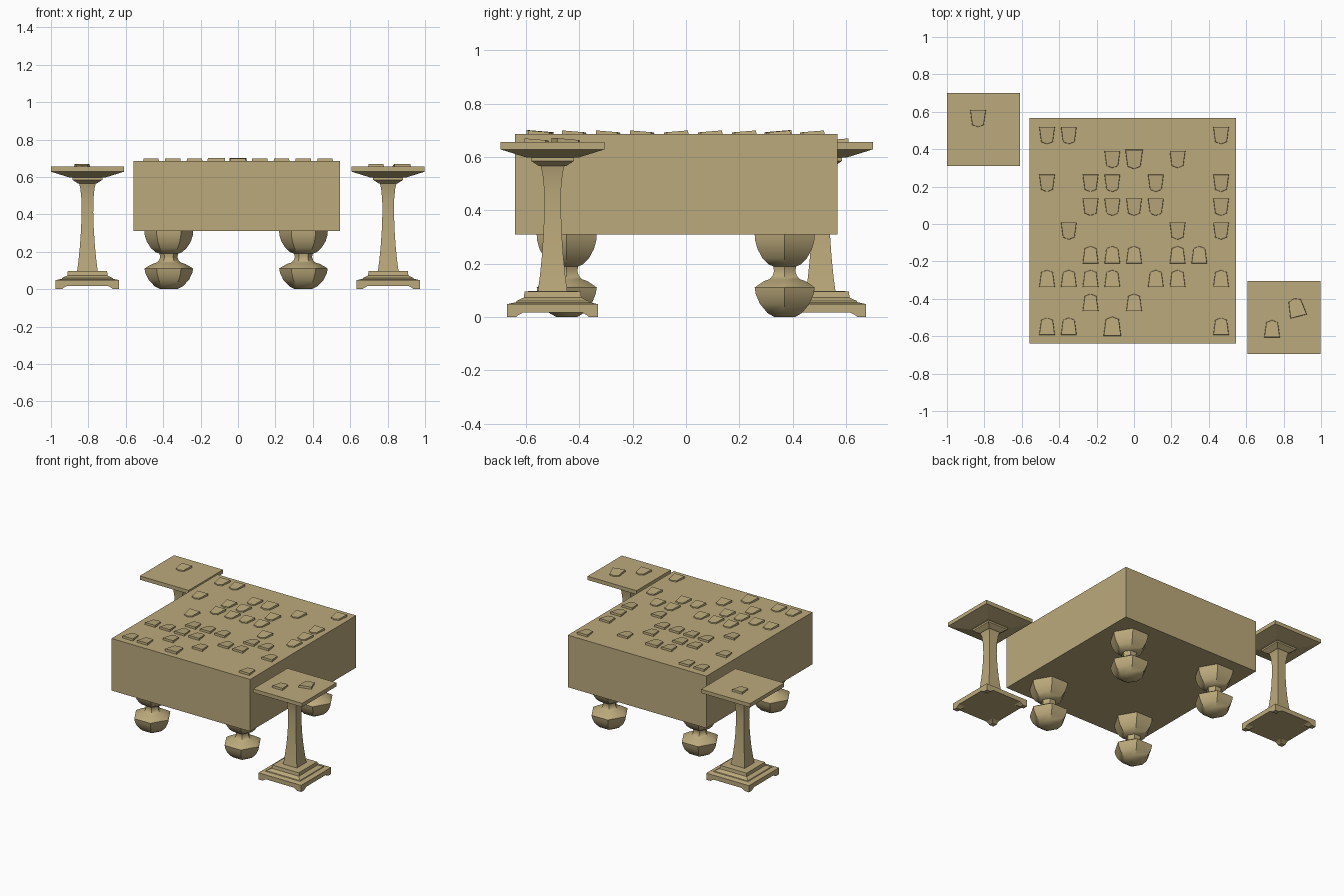
import bpy, bmesh, math
from mathutils import Matrix, Vector

cube = bpy.data.objects.get("Cube")
if cube:
    bpy.data.objects.remove(cube)

WOOD_COLOUR = (0.50, 0.40, 0.20, 1)
wood = bpy.data.materials.new("tan wood")
wood.use_nodes = True
wood.diffuse_color = WOOD_COLOUR
wood.node_tree.nodes["Principled BSDF"].inputs["Base Color"].default_value = WOOD_COLOUR


def loft(name, rings, location=(0, 0, 0), turn=0, scale=1, smooth=False):
    """Join rings of points into one closed solid."""
    bm = bmesh.new()
    loops = [[bm.verts.new(p) for p in ring] for ring in rings]
    n = len(loops[0])
    for low, high in zip(loops, loops[1:]):
        for i in range(n):
            j = (i + 1) % n
            bm.faces.new((low[i], low[j], high[j], high[i]))
    bm.faces.new(loops[0][::-1])
    bm.faces.new(loops[-1])
    bmesh.ops.recalc_face_normals(bm, faces=bm.faces)
    mesh = bpy.data.meshes.new(name)
    bm.to_mesh(mesh)
    bm.free()
    mesh.materials.append(wood)
    obj = bpy.data.objects.new(name, mesh)
    obj.matrix_world = (Matrix.Translation(Vector(location))
                        @ Matrix.Rotation(turn, 4, "Z") @ Matrix.Scale(scale, 4))
    bpy.context.collection.objects.link(obj)
    if smooth:
        bpy.ops.object.select_all(action="DESELECT")
        obj.select_set(True)
        bpy.context.view_layer.objects.active = obj
        bpy.ops.object.shade_smooth_by_angle(angle=math.radians(35))
    return obj


def polygon(sides, radius, z, start=0):
    step = 2 * math.pi / sides
    return [(radius * math.cos(start + i * step), radius * math.sin(start + i * step), z)
            for i in range(sides)]


def rect(x0, x1, y0, y1, z):
    return [(x0, y0, z), (x1, y0, z), (x1, y1, z), (x0, y1, z)]


def square_stack(name, profile, location, smooth=False):
    """Square moulding from (half width, height) pairs."""
    return loft(name, [rect(-h, h, -h, h, z) for h, z in profile], location, smooth=smooth)


# Thick board block
BOARD_TOP = 0.685
loft("board", [rect(-0.56, 0.545, -0.64, 0.567, z) for z in (0.31, BOARD_TOP)])

# Six-sided gourd legs
leg_profile = [(0.045, 0), (0.075, 0.015), (0.108, 0.05), (0.125, 0.085), (0.13, 0.11),
               (0.118, 0.118), (0.088, 0.135), (0.065, 0.142), (0.052, 0.155), (0.046, 0.172),
               (0.05, 0.19), (0.07, 0.197), (0.096, 0.22), (0.118, 0.255), (0.129, 0.29), (0.13, 0.311)]
for side, x in (("right", -0.37), ("left", 0.35)):
    for end, y in (("front", -0.447), ("back", 0.37)):
        loft(f"leg_{end}_{side}", [polygon(6, r, z) for r, z in leg_profile],
             (x, y, 0), smooth=True)

# Pedestal side tables
TABLE_TOP = 0.655
tables = {"right": (-0.805, 0.505, 0), "left": (0.803, -0.5, 0)}
for side, spot in tables.items():
    square_stack(f"tray_{side}", [(0.095, 0.597), (0.195, 0.628), (0.195, TABLE_TOP)], spot)
    square_stack(f"tray_collar_{side}", [(0.05, 0.565), (0.073, 0.58), (0.08, 0.585), (0.08, 0.598)], spot)
    square_stack(f"column_{side}", [(0.056, 0.09), (0.048, 0.15), (0.04, 0.23), (0.034, 0.32),
                                    (0.031, 0.41), (0.032, 0.48), (0.038, 0.54), (0.046, 0.57)],
                 spot, smooth=True)
    square_stack(f"base_step_{side}", [(0.14, 0.05), (0.135, 0.06), (0.108, 0.073), (0.105, 0.096),
                                       (0.05, 0.098)], spot)
    square_stack(f"base_slab_{side}", [(0.17, 0.016), (0.17, 0.048), (0.14, 0.055)], spot)
    # Corner feet that splay into the slab
    for sx in (-1, 1):
        for sy in (-1, 1):
            rings = [rect(sx * 0.17, sx * (0.17 - w), sy * 0.17, sy * (0.17 - w), z)
                     for w, z in ((0.034, 0), (0.04, 0.006), (0.06, 0.017))]
            loft(f"base_foot_{side}", rings, spot)


# Wedge-shaped five-sided playing pieces
def piece(name, x, y, z, turn=0, size=1):
    outline = [(-0.042, -0.046), (0.042, -0.046), (0.031, 0.034), (0, 0.046), (-0.031, 0.034)]
    bottom = [(px, py, 0) for px, py in outline]
    top = [(px * 0.96, py * 0.97, 0.0105 - 0.08 * py) for px, py in outline]
    loft(name, [bottom, top], (x, y, z), turn, size)


# Each row runs left to right, from the back edge to the front edge
layout = ["vv......v",
          "...vV.v..",
          "v.vv.v..v",
          "..vvvv..v",
          ".v....v.v",
          "..^^^.^^.",
          "^^^^.^^.^",
          "..^.^....",
          "^^.A....^"]
for row, line in enumerate(layout):
    for col, mark in enumerate(line):
        if mark != ".":
            piece("playing_piece", -0.465 + 0.1163 * col, 0.473 - 0.1275 * row, BOARD_TOP,
                  math.pi if mark in "vV" else 0, 1.12 if mark in "VA" else 1)

# Captured pieces on the trays
piece("captured_piece_back", -0.834, 0.564, TABLE_TOP, math.pi)
piece("captured_piece_front", 0.738, -0.56, TABLE_TOP)
piece("captured_piece_tilted", 0.868, -0.446, TABLE_TOP, 0.25, 1.08)
